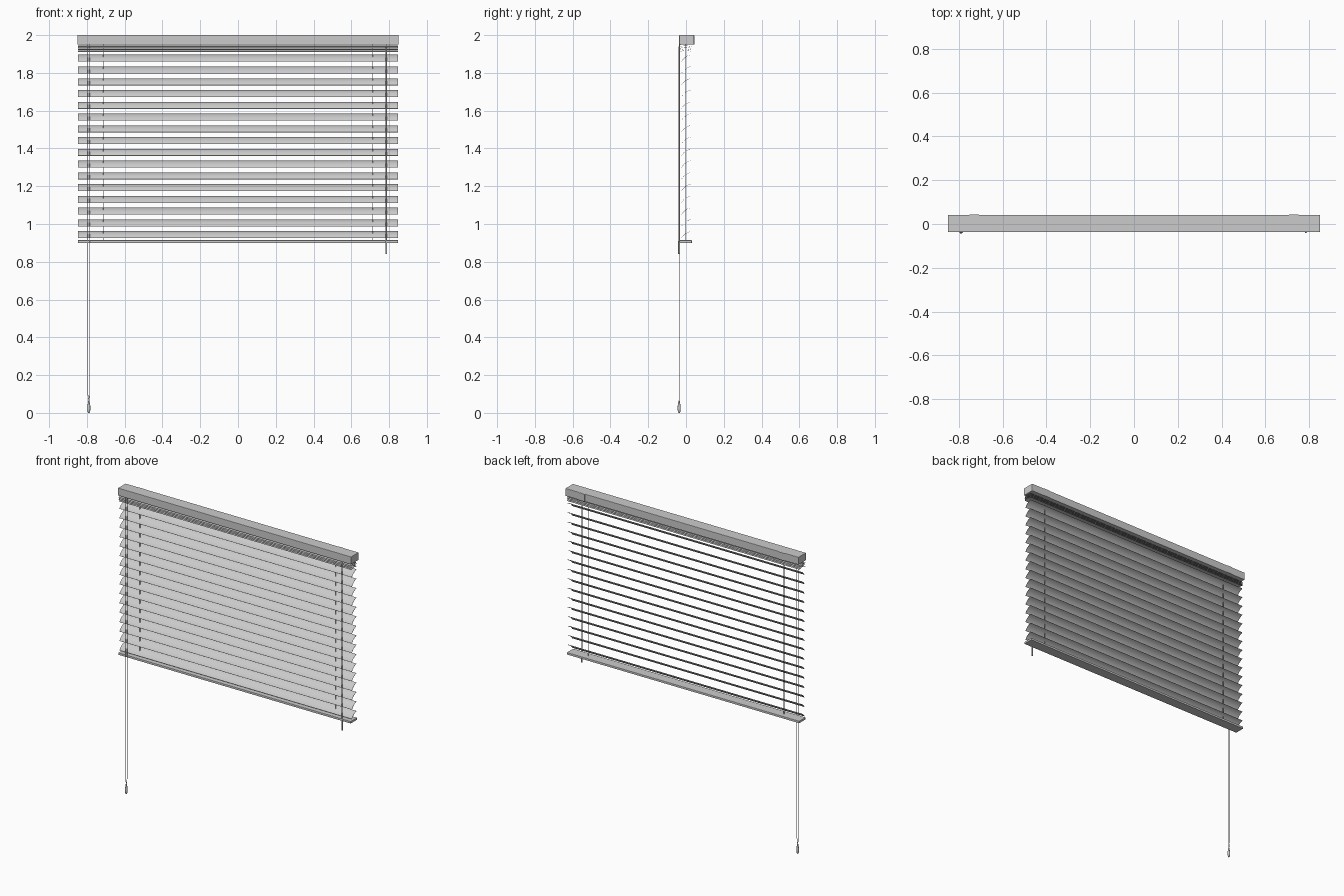
import bpy, math
from mathutils import Vector

if "Cube" in bpy.data.objects:
    bpy.data.objects.remove(bpy.data.objects["Cube"])

def mesh_obj(name, verts, faces, smooth=False):
    me = bpy.data.meshes.new(name)
    me.from_pydata(verts, [], faces)
    me.update()
    ob = bpy.data.objects.new(name, me)
    bpy.context.collection.objects.link(ob)
    if smooth:
        for o in bpy.context.selected_objects:
            o.select_set(False)
        ob.select_set(True)
        bpy.context.view_layer.objects.active = ob
        bpy.ops.object.shade_smooth_by_angle(angle=math.radians(35))
    return ob

def extrude_x(name, profile, half, smooth=False):
    """Closed (y, z) profile swept along x."""
    n = len(profile)
    verts = [(x, y, z) for x in (-half, half) for y, z in profile]
    faces = [(i, (i + 1) % n, n + (i + 1) % n, n + i) for i in range(n)]
    faces += [tuple(range(n - 1, -1, -1)), tuple(range(n, 2 * n))]
    return mesh_obj(name, verts, faces, smooth)

def box(name, x0, x1, y0, y1, z0, z1, bevel=0):
    ob = extrude_x(name, [(y0, z0), (y1, z0), (y1, z1), (y0, z1)], (x1 - x0) / 2)
    ob.location.x = (x0 + x1) / 2
    if bevel:
        m = ob.modifiers.new("bevel", 'BEVEL')
        m.width, m.segments = bevel, 2
    return ob

def rod(name, a, b, r, n=8):
    a, b = Vector(a), Vector(b)
    bpy.ops.mesh.primitive_cylinder_add(vertices=n, radius=r, depth=(b - a).length, location=(a + b) / 2)
    ob = bpy.context.object
    ob.rotation_euler = (b - a).to_track_quat('Z', 'Y').to_euler()
    ob.name = name
    bpy.ops.object.shade_smooth_by_angle(angle=math.radians(50))
    return ob

def lathe(name, x, y, profile, n=12):
    """(radius, z) profile spun around a vertical axis."""
    verts = [(x + r * math.cos(2 * math.pi * k / n), y + r * math.sin(2 * math.pi * k / n), z)
             for r, z in profile for k in range(n)]
    faces = [(j * n + k, j * n + (k + 1) % n, (j + 1) * n + (k + 1) % n, (j + 1) * n + k)
             for j in range(len(profile) - 1) for k in range(n)]
    faces += [tuple(range(n - 1, -1, -1)), tuple(range(len(verts) - n, len(verts)))]
    return mesh_obj(name, verts, faces, True)

W, YC = 0.848, -0.002

def slat(name, z, tilt):
    half, rise, t, seg = 0.03, 0.006, 0.0012, 8
    us = [-1 + 2 * i / seg for i in range(seg + 1)]
    top = [(u * half, rise * (0.5 - u * u) + t / 2) for u in us]
    prof = [(y, h - t) for y, h in top] + top[::-1]
    c, s = math.cos(tilt), math.sin(tilt)
    return extrude_x(name, [(YC + y * c - h * s, z + y * s + h * c) for y, h in prof], W, True)

# head rail, wall brackets
box("head_rail", -0.85, 0.85, -0.036, 0.042, 1.95, 2.0, 0.002)
for side in (-1, 1):
    box("wall_bracket", side * 0.73 - 0.022, side * 0.73 + 0.022, 0.0415, 0.0445, 1.95, 1.999)

# tilted slats, front edge low
for i in range(16):
    slat(f"slat_{i + 1}", 1.88 - i * 0.0623, math.radians(37))
# gathered slats under the head rail
for i in range(4):
    slat(f"stacked_slat_{i + 1}", 1.941 - i * 0.0085, 0)

# bottom rail
box("bottom_rail", -W, W, -0.036, 0.031, 0.90, 0.914, 0.002)

# ladder cords through the slats
for side in (-1, 1):
    rod("ladder_cord", (side * 0.714, YC, 0.91), (side * 0.714, YC, 1.952), 0.0018)

# pull cords and tassel
CY = -0.0365
for x in (-0.795, -0.784):
    rod("pull_cord", (x, CY, 0.10), (x, CY, 1.952), 0.0015)
    rod("pull_cord_end", (-0.7895, CY, 0.06), (x, CY, 0.10), 0.0015)
lathe("tassel", -0.7895, CY, [(0.004, 0), (0.0065, 0.006), (0.008, 0.02), (0.0078, 0.034),
                              (0.006, 0.048), (0.004, 0.058), (0.003, 0.066)])

# tilt wand
rod("tilt_wand", (0.785, CY, 0.86), (0.785, CY, 1.94), 0.0035, 6)
rod("wand_grip", (0.785, CY, 0.84), (0.785, CY, 0.91), 0.005, 8)
rod("wand_hook", (0.785, CY, 1.935), (0.785, -0.03, 1.955), 0.002)
